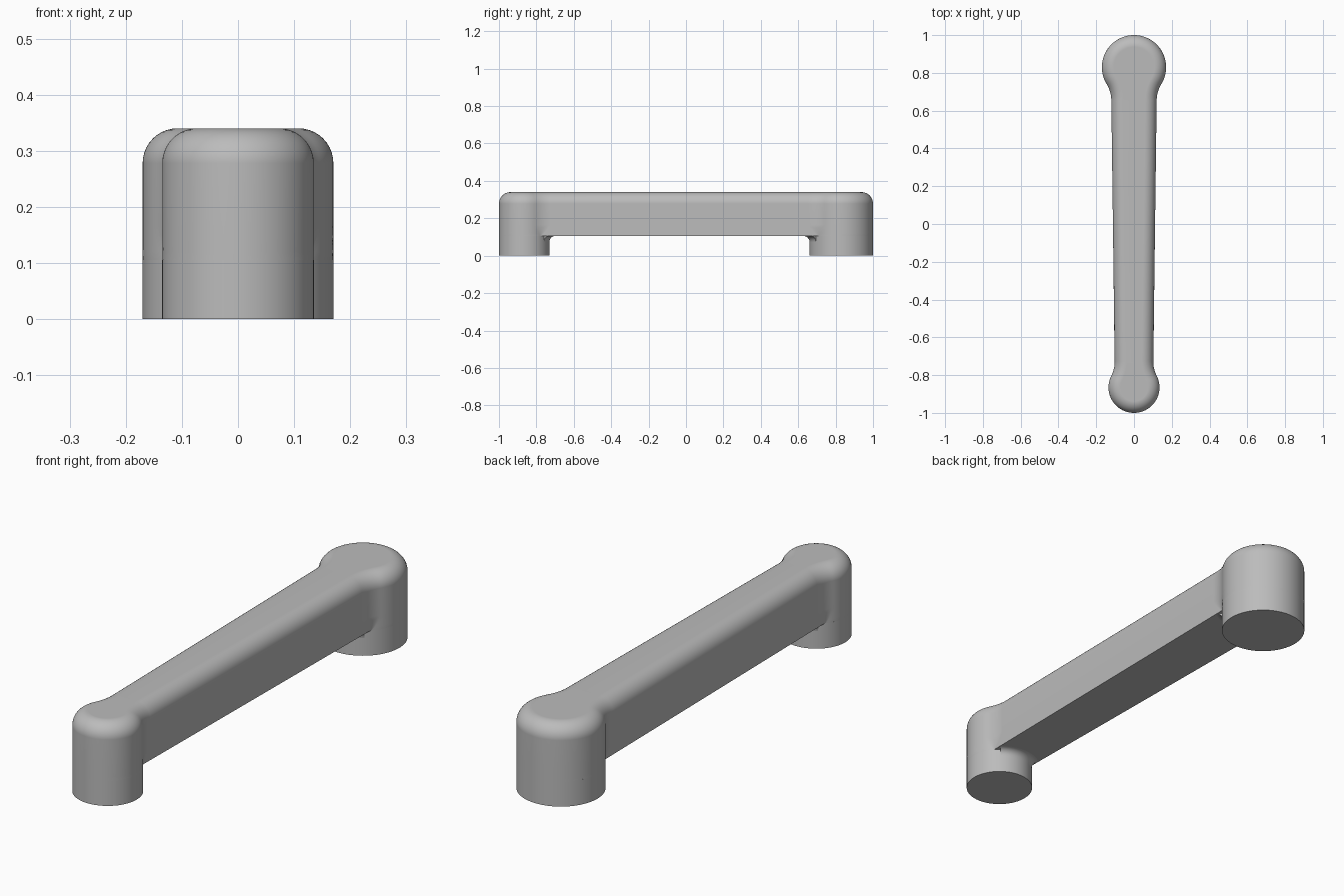
import bpy, bmesh, math
from math import sin, cos, pi, sqrt, atan2

cube = bpy.data.objects.get("Cube")
if cube:
    bpy.data.objects.remove(cube)

HEIGHT, UNDERSIDE, ROUND, WEB = 0.34, 0.105, 0.062, 0.17
# Each end: centre y, post radius, half width of the bar, direction away from the bar
BACK = (0.83, 0.17, 0.12, 1)
FRONT = (-0.865, 0.135, 0.102, -1)

grey = bpy.data.materials.new("plain grey")
grey.use_nodes = True
grey.diffuse_color = (0.5, 0.5, 0.5, 1)
grey.node_tree.nodes["Principled BSDF"].inputs["Base Color"].default_value = (0.5, 0.5, 0.5, 1)


def finish(name, bm):
    bmesh.ops.recalc_face_normals(bm, faces=bm.faces)
    mesh = bpy.data.meshes.new(name)
    bm.to_mesh(mesh)
    bm.free()
    mesh.materials.append(grey)
    obj = bpy.data.objects.new(name, mesh)
    bpy.context.collection.objects.link(obj)
    bpy.ops.object.select_all(action='DESELECT')
    obj.select_set(True)
    bpy.context.view_layer.objects.active = obj
    bpy.ops.object.shade_smooth_by_angle(angle=math.radians(35))
    weighted = obj.modifiers.new("even shading", 'WEIGHTED_NORMAL')
    weighted.keep_sharp = True
    return obj


def loft(rings):
    """Closed skin through rings of equal point count."""
    bm = bmesh.new()
    loops = [[bm.verts.new(p) for p in ring] for ring in rings]
    n = len(loops[0])
    for low, high in zip(loops, loops[1:]):
        for i in range(n):
            j = (i + 1) % n
            bm.faces.new((low[i], low[j], high[j], high[i]))
    bm.faces.new(loops[0])
    bm.faces.new(loops[-1])
    return bm


def end_outline(end, fillet, inset):
    """Rounded end with a concave fillet on each side, from +x to -x."""
    centre, radius, width, way = end
    r, f = radius - inset, fillet + inset
    fx = width + fillet
    fy = sqrt((radius + fillet) ** 2 - fx ** 2)
    lean = atan2(fy, fx)
    side = [(fx - f * cos(lean * i / 10), -fy + f * sin(lean * i / 10)) for i in range(10)]
    arc = [(r * cos(a), r * sin(a))
           for a in (-lean + (pi + 2 * lean) * i / 64 for i in range(65))]
    points = side + arc + [(-x, y) for x, y in reversed(side)]
    return [(x, centre + way * y) for x, y in points]


def body_ring(z, fillet=WEB, inset=0):
    back = end_outline(BACK, fillet, inset)
    front = end_outline(FRONT, fillet, inset)
    return [(x, y, z) for x, y in back + front[::-1]]


# Arm: the side fillets fade out near the underside, and the top edge is rounded
rings = [body_ring(UNDERSIDE + 0.06 * t, 0.01 + (WEB - 0.01) * t) for t in (0, 0.25, 0.5, 0.75, 1)]
for i in range(11):
    a = pi / 2 * i / 10
    rings.append(body_ring(HEIGHT - ROUND + ROUND * sin(a), WEB, ROUND * (1 - cos(a))))
finish("arm", loft(rings))

for label, end in (("back", BACK), ("front", FRONT)):
    centre, radius, width, way = end
    # Post: round foot below the arm
    circle = [(radius * cos(a), centre + radius * sin(a)) for a in (2 * pi * i / 96 for i in range(96))]
    finish(label + "_post", loft([[(x, y, z) for x, y in circle] for z in (0, UNDERSIDE)]))

    # Collar: concave fillet between the post and the underside
    flare = 0.03
    section = [(radius - 0.01, UNDERSIDE - flare), (radius - 0.01, UNDERSIDE)]
    section += [(radius + flare * (1 - sin(a)), UNDERSIDE - flare * (1 - cos(a)))
                for a in (pi / 2 * i / 6 for i in range(7))]
    reach = math.asin(width / (radius + flare))
    sweep = []
    for i in range(25):
        a = reach * (i / 12 - 1)
        sweep.append([(r * sin(a), centre - way * r * cos(a), z) for r, z in section])
    finish(label + "_collar", loft(sweep))
